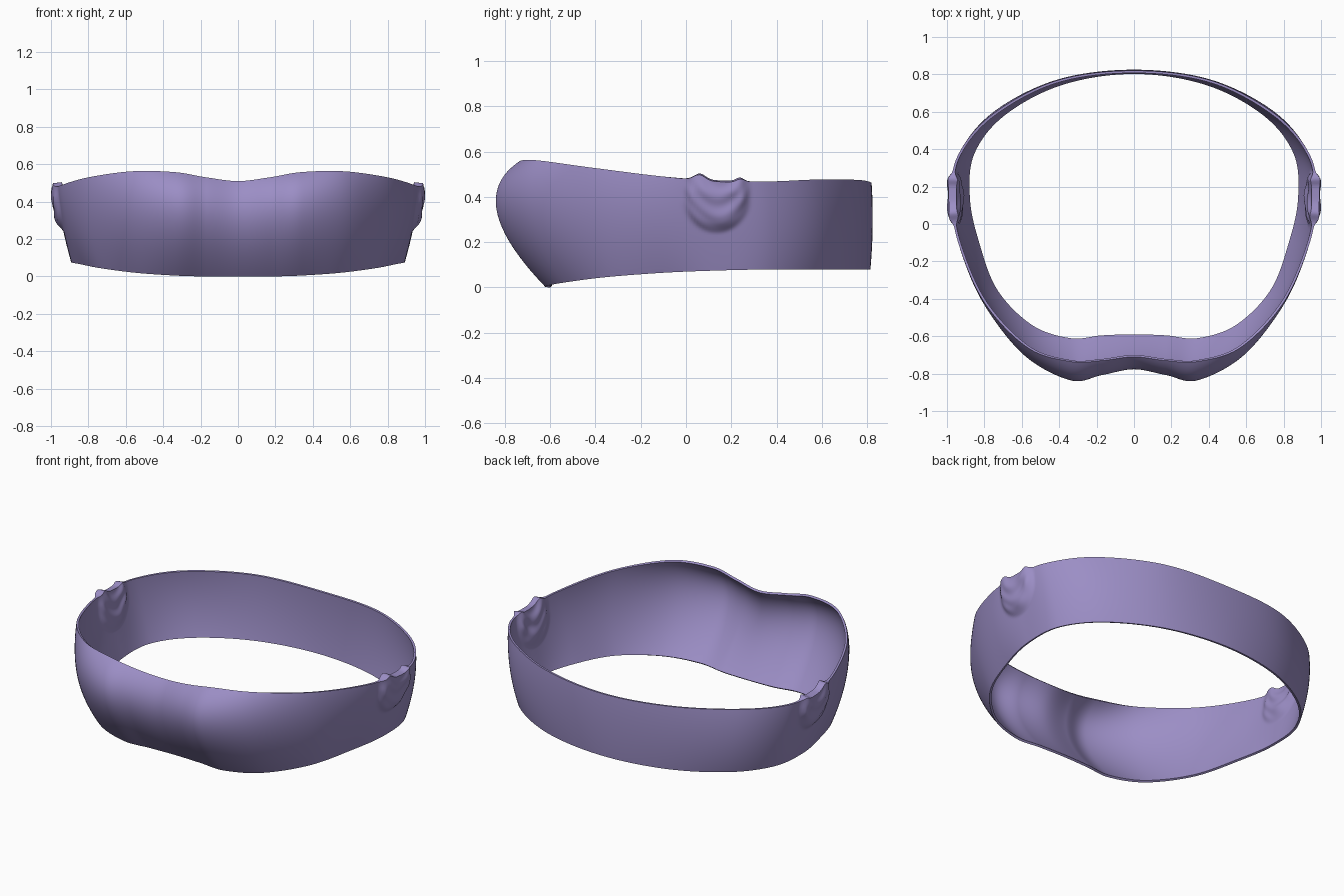
import bpy, bmesh, math
from mathutils import Vector

if "Cube" in bpy.data.objects:
    bpy.data.objects.remove(bpy.data.objects["Cube"])

# Half outlines from centre front, round the +x side, to centre back
BOTTOM = [(0, -.60, 0), (.17, -.605, 0), (.34, -.62, .005), (.55, -.55, .02),
          (.74, -.36, .045), (.84, -.10, .065), (.89, .14, .075), (.865, .38, .08),
          (.70, .59, .08), (.39, .755, .08), (0, .815, .08)]
MIDDLE = [(0, -.77, .29), (.17, -.80, .31), (.34, -.83, .335), (.59, -.69, .33),
          (.80, -.41, .305), (.91, -.12, .285), (.94, .14, .275), (.915, .38, .275),
          (.745, .60, .28), (.41, .77, .28), (0, .825, .275)]
TOP = [(0, -.71, .51), (.17, -.73, .53), (.34, -.735, .558), (.57, -.66, .562),
       (.80, -.42, .53), (.94, -.10, .49), (.975, .14, .47), (.945, .36, .468),
       (.765, .58, .477), (.42, .765, .475), (0, .82, .463)]
SUB, ROWS, THICK = 20, 44, .013


def outline(half):
    """Mirror a half outline and smooth it into a closed curve."""
    pts = [Vector(p) for p in half]
    pts += [Vector((-p.x, p.y, p.z)) for p in pts[-2:0:-1]]
    n, out = len(pts), []
    for i in range(n):
        a, b, c, d = (pts[(i + k) % n] for k in (-1, 0, 1, 2))
        for s in range(SUB):
            t = s / SUB
            out.append(.5 * (2 * b + (c - a) * t + (2 * a - 5 * b + 4 * c - d) * t * t
                             + (3 * b - a - 3 * c + d) * t ** 3))
    return out


def step(e):
    e = max(0, min(1, e))
    return e * e * (3 - 2 * e)


def patch(p):
    """Strength of the crumpled side patch at a point."""
    if abs(p.x) < .8:
        return 0
    r = math.hypot((p.y - .135) / .155, (min(p.z, .40) - .40) / .165)
    return step((1 - r) / .35)


def ripple(p):
    return (.5 * math.sin(75 * p.z + 9 * math.sin(11 * p.y))
            + .5 * math.sin(38 * p.y + 26 * p.z))


# Loft the outer shell through the three outlines
low, mid, high = outline(BOTTOM), outline(MIDDLE), outline(TOP)
n = len(low)
grid = []
for j in range(ROWS + 1):
    t = j / ROWS
    w = ((2 * t - 1) * (t - 1), 4 * t * (1 - t), t * (2 * t - 1))
    grid.append([w[0] * low[i] + w[1] * mid[i] + w[2] * high[i] for i in range(n)])

bm = bmesh.new()
outer, inner = [], []
for j, row in enumerate(grid):
    ro, ri = [], []
    for i, p in enumerate(row):
        up = grid[min(j + 1, ROWS)][i] - grid[max(j - 1, 0)][i]
        nor = (row[(i + 1) % n] - row[i - 1]).cross(up).normalized()
        m, k = patch(p), ripple(p)
        # small peaks where the patch meets the top edge
        peak = .026 * math.exp(-((p.y - .06) / .035) ** 2) + .016 * math.exp(-((p.y - .24) / .025) ** 2)
        lift = Vector((0, 0, peak * step((p.z - .40) / .08) if abs(p.x) > .8 else 0))
        fade = 1 - .4 * step((p.z - .42) / .06)
        ro.append(bm.verts.new(p + lift + nor * m * fade * (.028 + .006 * k)))
        ri.append(bm.verts.new(p + lift - nor * (THICK + m * fade * (.022 + .007 * k))))
    outer.append(ro)
    inner.append(ri)

for i in range(n):
    q = (i + 1) % n
    for j in range(ROWS):
        bm.faces.new((outer[j][i], outer[j][q], outer[j + 1][q], outer[j + 1][i]))
        bm.faces.new((inner[j][q], inner[j][i], inner[j + 1][i], inner[j + 1][q]))
    # rims
    bm.faces.new((outer[-1][i], outer[-1][q], inner[-1][q], inner[-1][i]))
    bm.faces.new((outer[0][q], outer[0][i], inner[0][i], inner[0][q]))

mesh = bpy.data.meshes.new("chest_band")
bm.to_mesh(mesh)
bm.free()
band = bpy.data.objects.new("chest_band", mesh)
bpy.context.collection.objects.link(band)

# Purple cloth
mat = bpy.data.materials.new("purple_cloth")
mat.diffuse_color = (.33, .27, .56, 1)
mat.use_nodes = True
mat.node_tree.nodes["Principled BSDF"].inputs["Base Color"].default_value = mat.diffuse_color
mesh.materials.append(mat)

bpy.context.view_layer.objects.active = band
band.select_set(True)
bpy.ops.object.shade_smooth_by_angle(angle=math.radians(40))
